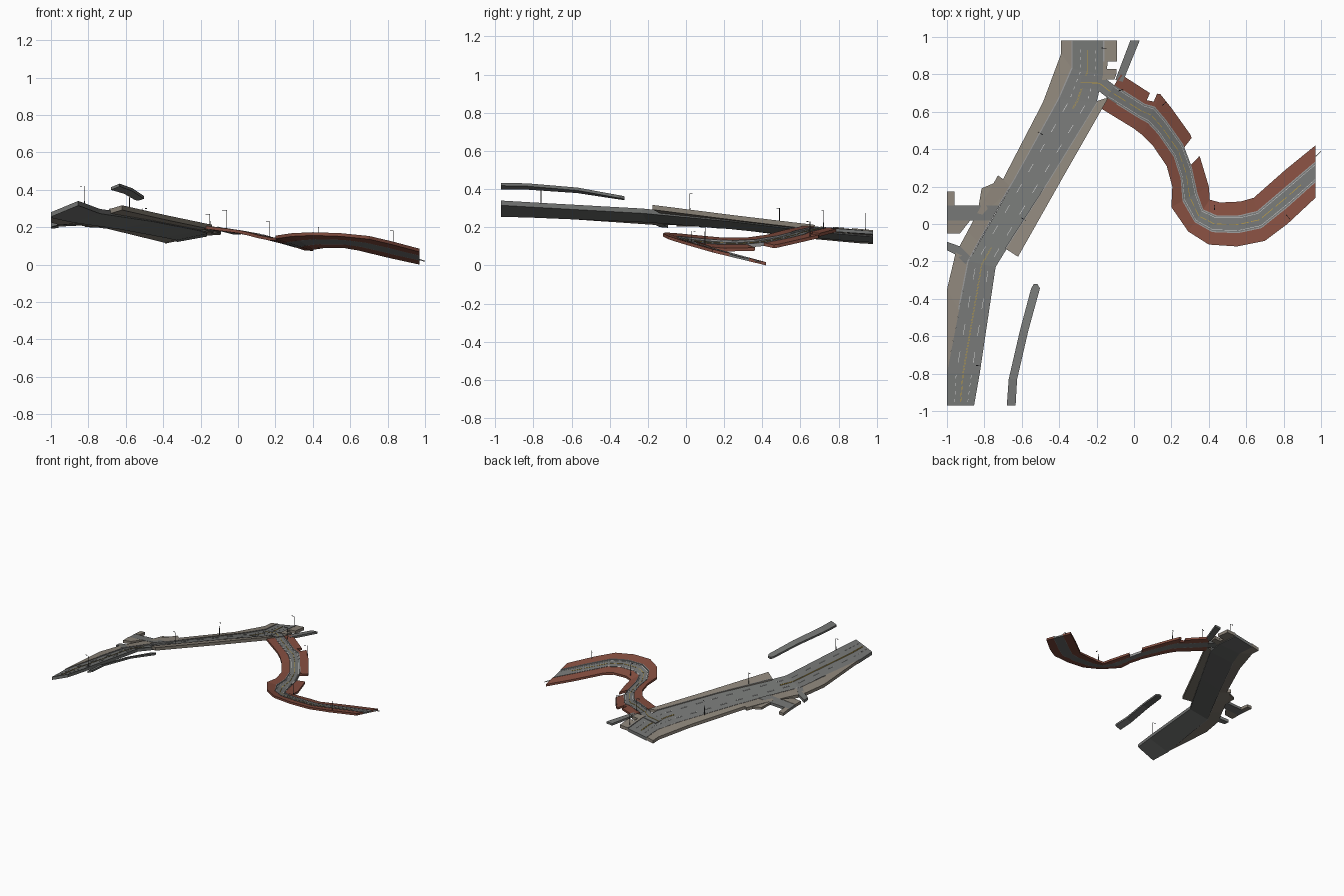
import bpy, bmesh, math
from mathutils import Vector, Matrix


def mat(name, r, g, b):
    m = bpy.data.materials.new(name)
    m.diffuse_color = (r, g, b, 1)
    return m


ASPHALT = mat("asphalt", .17, .175, .17)
PAVING = mat("beige_paving", .26, .23, .19)
BRICK = mat("red_paving", .23, .075, .05)
KERB = mat("kerb_grey", .3, .3, .3)
WHITE = mat("white_paint", .6, .6, .6)
YELLOW = mat("yellow_paint", .45, .3, .05)
METAL = mat("dark_metal", .06, .06, .065)


def finish(name, bm, material):
    bmesh.ops.recalc_face_normals(bm, faces=bm.faces)
    me = bpy.data.meshes.new(name)
    bm.to_mesh(me)
    bm.free()
    me.materials.append(material)
    ob = bpy.data.objects.new(name, me)
    bpy.context.collection.objects.link(ob)
    return ob


def at(rail, s):
    i = min(int(s), len(rail) - 2)
    return Vector(rail[i]).lerp(Vector(rail[i + 1]), s - i)


def strips(name, a, b, pieces, material, up=0.0, down=.012):
    """Slabs between rails a and b; each piece is (station0, station1, fraction0, fraction1)."""
    bm = bmesh.new()
    for s0, s1, f0, f1 in pieces:
        stations = [s0] + [i for i in range(len(a)) if s0 + 1e-4 < i < s1 - 1e-4] + [s1]
        rings = []
        for s in stations:
            p, q = at(a, s), at(b, s)
            l, r = p.lerp(q, f0), p.lerp(q, f1)
            hi, lo = Vector((0, 0, up)), Vector((0, 0, -down))
            rings.append([bm.verts.new(v) for v in (l + hi, r + hi, r + lo, l + lo)])
        for m, n in zip(rings, rings[1:]):
            for k in range(4):
                j = (k + 1) % 4
                bm.faces.new((m[k], m[j], n[j], n[k]))
        bm.faces.new(rings[0])
        bm.faces.new(rings[-1][::-1])
    return finish(name, bm, material)


def slab(name, a, b, material, up=0.0, down=.015):
    return strips(name, a, b, [(0, len(a) - 1, 0, 1)], material, up, down)


def dashes(s0, s1, step, f, w, fill=.4):
    n = int((s1 - s0) / step)
    return [(s0 + i * step, s0 + (i + fill) * step, f - w, f + w) for i in range(n)]


# Main avenue carriageway
main_w = [(-1, -.97, .28), (-1, -.8, .275), (-.885, -.2, .25), (-.64, .235, .215),
          (-.40, .67, .17), (-.33, .83, .155), (-.33, .98, .145)]
main_e = [(-.855, -.97, .34), (-.825, -.8, .33), (-.74, -.23, .298), (-.455, .235, .255),
          (-.20, .65, .205), (-.165, .80, .19), (-.165, .98, .175)]
slab("avenue", main_w, main_e, ASPHALT, 0, .025)
lane = dashes(.1, 5.9, .25, .28, .008) + dashes(.1, 5.9, .25, .75, .008)
strips("avenue_lane_dashes", main_w, main_e, lane, WHITE, .002, .001)
strips("avenue_centre_line", main_w, main_e,
       [(.1, 2.2, .47, .48), (.1, 2.2, .5, .51), (3.9, 5.7, .47, .48), (3.9, 5.7, .5, .51)],
       YELLOW, .002, .001)

# West pavement of the avenue
in_w = [(-1, -.8, .275), (-.935, -.46, .262), (-.885, -.2, .25), (-.83, -.1, .243),
        (-.735, .07, .23), (-.66, .2, .218), (-.64, .235, .215), (-.40, .67, .17),
        (-.33, .83, .155), (-.33, .98, .145)]
out_w = [(-1.0, -.78, .274), (-1, -.35, .245), (-.955, -.16, .232), (-.89, -.04, .232),
         (-.8, .13, .225), (-.727, .26, .215), (-.70, .24, .212), (-.487, .65, .16),
         (-.39, .91, .136), (-.39, .98, .132)]
slab("west_pavement", in_w, out_w, PAVING, .005, .02)
strips("west_kerb", in_w, out_w, [(1, 9, 0, .08)], KERB, .007, .02)

# East pavement, open where the branch road joins
in_e = [(-.69, -.13, .291), (-.455, .235, .255), (-.20, .65, .205), (-.165, .80, .19),
        (-.165, .87, .184), (-.165, .98, .175)]
out_e = [(-.62, -.175, .312), (-.38, .25, .258), (-.14, .67, .208), (-.095, .80, .195),
         (-.09, .87, .19), (-.09, .98, .18)]
strips("east_pavement", in_e, out_e, [(0, 2.05, 0, 1), (2.8, 3.4, 0, 1), (3.4, 4, 0, .3),
                                      (4, 5, 0, 1)], PAVING, .005, .02)
strips("east_kerb", in_e, out_e, [(0, 2, 0, .08), (4, 5, 0, .08)], KERB, .007, .02)

# Branch road winding to the east: south rail and north rail
south = [(-.18, .62, .203), (0, .51, .18), (.045, .475, .17), (.10, .42, .155),
         (.175, .31, .14), (.205, .2, .14), (.2, .09, .15), (.29, -.04, .163),
         (.40, -.11, .168), (.55, -.12, .163), (.70, -.09, .148), (.82, 0, .12),
         (.97, .14, .08)]
north = [(-.07, .80, .19), (.085, .70, .163), (.14, .695, .155), (.20, .62, .137),
         (.30, .48, .105), (.355, .35, .088), (.40, .2, .085), (.405, .13, .092),
         (.46, .115, .1), (.57, .12, .1), (.64, .14, .088), (.81, .29, .047),
         (.97, .42, .012)]
A, B = .31, .68
strips("branch_road", south, north, [(0, 12, A, B)], ASPHALT, 0, .012)
strips("branch_south_pavement", south, north, [(0, 12, 0, A)], BRICK, .005, .012)
strips("branch_north_pavement", south, north,
       [(0, 1, B, 1), (1, 1.7, B, .8), (1.7, 4.15, B, 1), (4.9, 12, B, 1)], BRICK, .005, .012)
strips("branch_kerbs", south, north, [(.3, 12, A - .015, A + .01), (.3, 12, B - .01, B + .015)],
       KERB, .007, .012)
strips("branch_centre_line", south, north, dashes(.1, 12, .5, .49, .008, .8), YELLOW, .002, .001)
strips("branch_edge_lines", south, north, [(0, 12, .35, .36), (0, 12, .63, .64)],
       WHITE, .002, .001)
slab("branch_end_line", [(.94, .335, .035), (1, .392, .018)],
     [(.945, .33, .036), (1, .386, .019)], WHITE, .002, .003)

# Mouth of the branch road across the avenue
mouth_s = [(-.29, .725, .178), (-.2, .72, .192), (-.144, .676, .2)]
mouth_n = [(-.28, .79, .174), (-.17, .79, .19), (-.105, .742, .195)]
slab("branch_mouth", mouth_s, mouth_n, ASPHALT, .004, .015)
strips("mouth_centre_line", mouth_s, mouth_n, [(0, 2, .45, .5)], YELLOW, .006, .001)

# Side streets on the west
slab("side_street", [(-1, .02, .22), (-.765, .02, .238)], [(-1, .10, .216), (-.72, .10, .23)],
     ASPHALT, .006)
slab("side_street_north_pavement", [(-1, .10, .216), (-.96, .10, .218)],
     [(-1, .175, .208), (-.96, .175, .21)], PAVING, .008)
slab("side_street_corner", [(-.83, .1, .226), (-.72, .1, .23)],
     [(-.815, .19, .215), (-.70, .24, .213)], PAVING, .004)
slab("side_street_south_pavement", [(-1, -.05, .22), (-.93, -.05, .228)],
     [(-1, .02, .22), (-.875, .02, .23)], PAVING, .008)
slab("lower_path", [(-1, -.14, .216), (-.95, -.165, .23), (-.9, -.215, .247)],
     [(-1, -.095, .212), (-.93, -.12, .232), (-.875, -.175, .247)], ASPHALT, .008)

# Footpath in the north east
slab("north_footpath", [(-.10, .77, .192), (-.02, .98, .172)],
     [(-.06, .76, .19), (.03, .98, .175)], ASPHALT, .005, .012)

# Detached raised walkway with rounded tip
slab("raised_walkway",
     [(-.68, -.97, .413), (-.67, -.83, .412), (-.61, -.57, .394), (-.55, -.345, .36), (-.536, -.322, .357)],
     [(-.633, -.97, .433), (-.625, -.83, .43), (-.565, -.57, .408), (-.503, -.345, .367), (-.515, -.322, .362)],
     ASPHALT, 0, .015)


# Street lamps: position, arm heading and height
def lamps(name, items):
    bm = bmesh.new()
    for x, y, z, h, ang in items:
        bmesh.ops.create_cone(bm, cap_ends=True, segments=6, radius1=.0025, radius2=.0015, depth=h,
                              matrix=Matrix.Translation((x, y, z + h / 2)))
        turn = Matrix.Translation((x, y, z + h)) @ Matrix.Rotation(math.radians(ang), 4, 'Z')
        for off, size in ((.01, (.02, .002, .002)), (.02, (.01, .005, .003))):
            bmesh.ops.create_cube(bm, size=1, matrix=turn @ Matrix.Translation((off, 0, 0))
                                  @ Matrix.Diagonal((*size, 1)))
    finish(name, bm, METAL)


lamps("street_lamps", [(-.82, -.76, .325, .095, 170), (-.58, .02, .28, .095, 150),
                       (-.51, .49, .185, .115, -30), (-.06, .72, .185, .105, 200),
                       (-.15, .94, .175, .095, 180), (.17, .65, .14, .09, 220),
                       (.43, .10, .09, .11, 270), (.83, .03, .105, .075, 130)])
